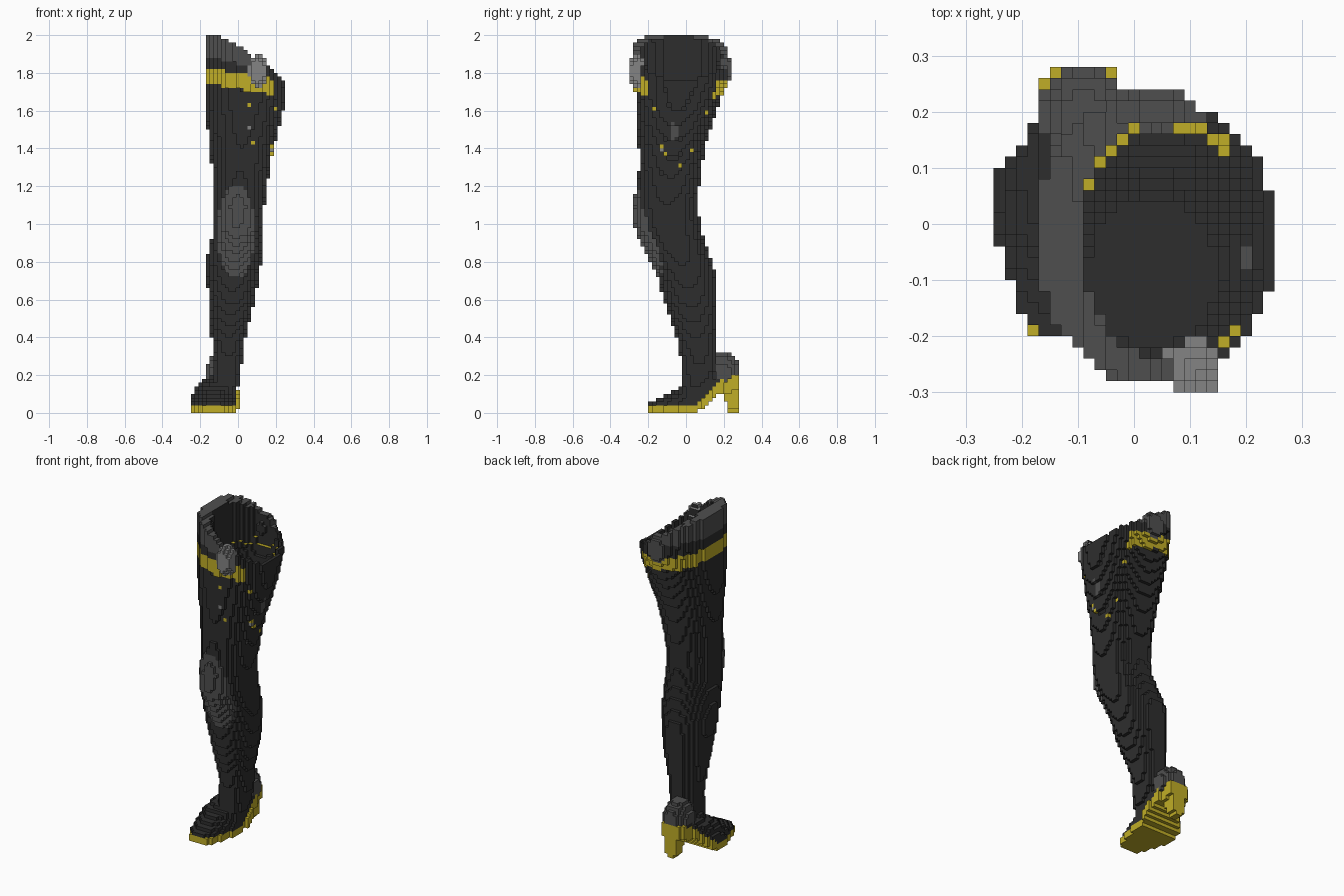
import bpy, bmesh, math

old = bpy.data.objects.get("Cube")
if old:
    bpy.data.objects.remove(old, do_unlink=True)

S = 0.02                                  # block size
NX, NY, NZ = 25, 30, 100


def material(name, rgb):
    m = bpy.data.materials.new(name)
    m.use_nodes = True
    m.diffuse_color = (*rgb, 1)
    b = m.node_tree.nodes["Principled BSDF"]
    b.inputs["Base Color"].default_value = (*rgb, 1)
    b.inputs["Roughness"].default_value = 0.8
    return m


DARK = material("charcoal", (0.027, 0.027, 0.027))
GREY = material("mid grey", (0.078, 0.078, 0.078))
LIGHT = material("light grey", (0.23, 0.23, 0.23))
GOLD = material("gold", (0.53, 0.42, 0.02))


def lerp(table, t):
    """Interpolate rows of (key, values...)."""
    if t <= table[0][0]:
        return table[0][1:]
    for a, b in zip(table, table[1:]):
        if t <= b[0]:
            f = (t - a[0]) / (b[0] - a[0])
            return [p + (q - p) * f for p, q in zip(a[1:], b[1:])]
    return table[-1][1:]


# Leg cross-sections: z, x min, x max, y min, y max
LEG = [(0.04, -0.17, -0.02, -0.04, 0.10), (0.2, -0.14, 0.015, -0.025, 0.16),
       (0.3, -0.13, 0.025, -0.03, 0.165), (0.4, -0.14, 0.04, -0.05, 0.16),
       (0.6, -0.155, 0.09, -0.12, 0.165), (0.75, -0.17, 0.115, -0.155, 0.155),
       (0.85, -0.16, 0.13, -0.19, 0.12), (0.97, -0.13, 0.135, -0.245, 0.08),
       (1.1, -0.13, 0.14, -0.26, 0.06), (1.28, -0.135, 0.165, -0.25, 0.08),
       (1.4, -0.15, 0.19, -0.25, 0.10), (1.6, -0.17, 0.24, -0.26, 0.16),
       (1.75, -0.172, 0.25, -0.275, 0.22), (2.0, -0.172, 0.25, -0.28, 0.235)]
# Sloping rim of the opening: x, z
RIM = [(-0.12, 2.0), (-0.05, 1.97), (0.02, 1.93), (0.1, 1.87),
       (0.18, 1.82), (0.25, 1.76)]
# Foot: y, x min, x max, dome height
FOOT = [(-0.21, -0.17, -0.08, 0.05), (-0.15, -0.205, -0.05, 0.08),
        (-0.08, -0.23, -0.03, 0.11), (0, -0.25, -0.01, 0.16),
        (0.08, -0.25, 0, 0.18), (0.14, -0.20, 0, 0.19),
        (0.2, -0.17, -0.02, 0.21), (0.28, -0.155, -0.03, 0.21)]
# Sole: y, underside z, top z
SOLE = [(0.0, 0, 0.035), (0.05, 0, 0.045), (0.1, 0.03, 0.08), (0.15, 0.07, 0.14),
        (0.18, 0.1, 0.17), (0.28, 0.12, 0.21)]


def centre(i, j, k):
    return -0.25 + (i + .5) * S, -0.3 + (j + .5) * S, (k + .5) * S


def in_section(x, y, z, wall=0.0):
    x0, x1, y0, y1 = lerp(LEG, z)
    if wall:
        x0 += wall + (0.025 if z > 1.7 else 0)
    u = (2 * x - x0 - x1) / (x1 - x0 - wall)
    v = (2 * y - y0 - y1) / (y1 - y0 - 2 * wall)
    return abs(u) ** 2.2 + abs(v) ** 2.2 <= 1


def in_ball(p, c, r):
    return sum(((a - b) / q) ** 2 for a, b, q in zip(p, c, r)) <= 1


def hollow(x, y, z):
    return z > 1.26 and in_section(x, y, z, 0.035)


def part_at(x, y, z):
    """Name of the part that fills a point, or None."""
    p = (x, y, z)
    # Clasp and back knot on the cuff
    if in_ball(p, (0.105, -0.255, 1.81), (0.052, 0.05, 0.085)):
        return "cuff_clasp"
    if in_ball(p, (0.04, 0.205, 1.82), (0.06, 0.04, 0.085)):
        return "cuff_knot"
    # Knee pad
    if y < -0.1 and 0.7 < z < 1.22:
        pad = ((x + 0.01) / 0.105) ** 2 + ((z - 0.96) / 0.25) ** 2
        if pad < 1 and in_section(x, y + 0.02 * (1 - pad) + 0.005, z):
            return "knee_pad"
    # Sole, heel and upper foot
    under, gold = lerp(SOLE, y)
    if z < 0.24:
        if -0.21 < y < 0.28:
            x0, x1, dome = lerp(FOOT, y)
            u = (2 * x - x0 - x1) / (x1 - x0)
            if abs(u) <= 1 and z >= under:
                if z < gold:
                    return "sole"
                if z < gold + (dome - gold) * math.sqrt(1 - u * u):
                    return "foot"
        taper = 0.025 + 0.2 * z
        if 0.23 - 0.35 * z < y < 0.285 and abs(x + 0.09) < taper and z < gold:
            return "heel"
    # Leg shell, trim band and cuff
    if z >= gold and in_section(x, y, z):
        top = lerp(RIM, x)[0] - (0.04 * (y / 0.25) ** 2 if y > 0 else 0)
        if z > top or hollow(x, y, z):
            return None
        band = 1.785 - 0.17 * (x + 0.17) - (0.02 if y > 0.1 else 0)
        if x < 0.17 + (0.03 if y < 0 else 0):
            if abs(z - band) < 0.042:
                return "trim_band"
            if z > 1.89 - 0.25 * (x + 0.17) and x < 0.15:
                return "cuff"
        return "leg"
    # Heel counter
    if z > 0.16 and in_ball(p, (-0.09, 0.195, 0.21), (0.08, 0.09, 0.115)):
        return "heel_cap"
    return None


blocks = {}
for i in range(NX):
    for j in range(NY):
        for k in range(NZ):
            name = part_at(*centre(i, j, k))
            if name:
                blocks[i, j, k] = name


def fleck(name, z, x=None, y=None):
    """Recolour the outermost leg block, seen along y (given x) or along x (given y)."""
    k = int(z / S)
    if x is not None:
        i = int((x + 0.25) / S)
        cells = [(i, j, k) for j in range(NY)]
    else:
        j = int((y + 0.3) / S)
        cells = [(i, j, k) for i in reversed(range(NX))]
    for c in cells:
        if c in blocks:
            blocks[c] = name
            return


# Scattered flecks on the thigh
for x, z in ((0.05, 1.62), (0.2, 1.6), (0.08, 1.43), (0.18, 1.39), (0.18, 1.36)):
    fleck("gold_flecks", z, x=x)
for y, z in ((-0.17, 1.6), (-0.13, 1.41), (-0.03, 1.3), (0.02, 1.39), (0.1, 1.58)):
    fleck("gold_flecks", z, y=y)
for n in range(5):
    fleck("grey_patch", 1.45 + n * S, y=-0.07)
    if n in (1, 2, 3):
        fleck("grey_patch", 1.45 + n * S, y=-0.05)
fleck("light_flecks", 1.5, x=0.06)
fleck("light_flecks", 1.38, y=-0.13)

COLOURS = {"leg": DARK, "foot": DARK, "cuff": GREY, "cuff_knot": GREY,
           "knee_pad": GREY, "heel_cap": GREY, "grey_patch": GREY,
           "cuff_clasp": LIGHT, "light_flecks": LIGHT, "trim_band": GOLD,
           "sole": GOLD, "heel": GOLD, "gold_flecks": GOLD}


def build(name, colour):
    """Skin the blocks of one part with their exposed square faces."""
    bm = bmesh.new()
    verts = {}

    def vert(c):
        if c not in verts:
            verts[c] = bm.verts.new((-0.25 + c[0] * S, -0.3 + c[1] * S, c[2] * S))
        return verts[c]

    for cell, part in blocks.items():
        if part != name:
            continue
        for axis in range(3):
            for side in (0, 1):
                near = list(cell)
                near[axis] += 2 * side - 1
                if tuple(near) in blocks:
                    continue
                a, b = (axis + 1) % 3, (axis + 2) % 3
                ring = []
                for da, db in ((0, 0), (1, 0), (1, 1), (0, 1)):
                    q = list(cell)
                    q[axis] += side
                    q[a] += da
                    q[b] += db
                    ring.append(vert(tuple(q)))
                f = bm.faces.new(ring if side else ring[::-1])
                # Dark lining on walls that face the opening
                if axis < 2 and hollow(*centre(*near)):
                    f.material_index = 1
    mesh = bpy.data.meshes.new(name)
    bm.to_mesh(mesh)
    bm.free()
    mesh.materials.append(colour)
    mesh.materials.append(GOLD if name == "gold_flecks" else DARK)
    bpy.context.collection.objects.link(bpy.data.objects.new(name, mesh))


for part_name, part_colour in COLOURS.items():
    build(part_name, part_colour)
